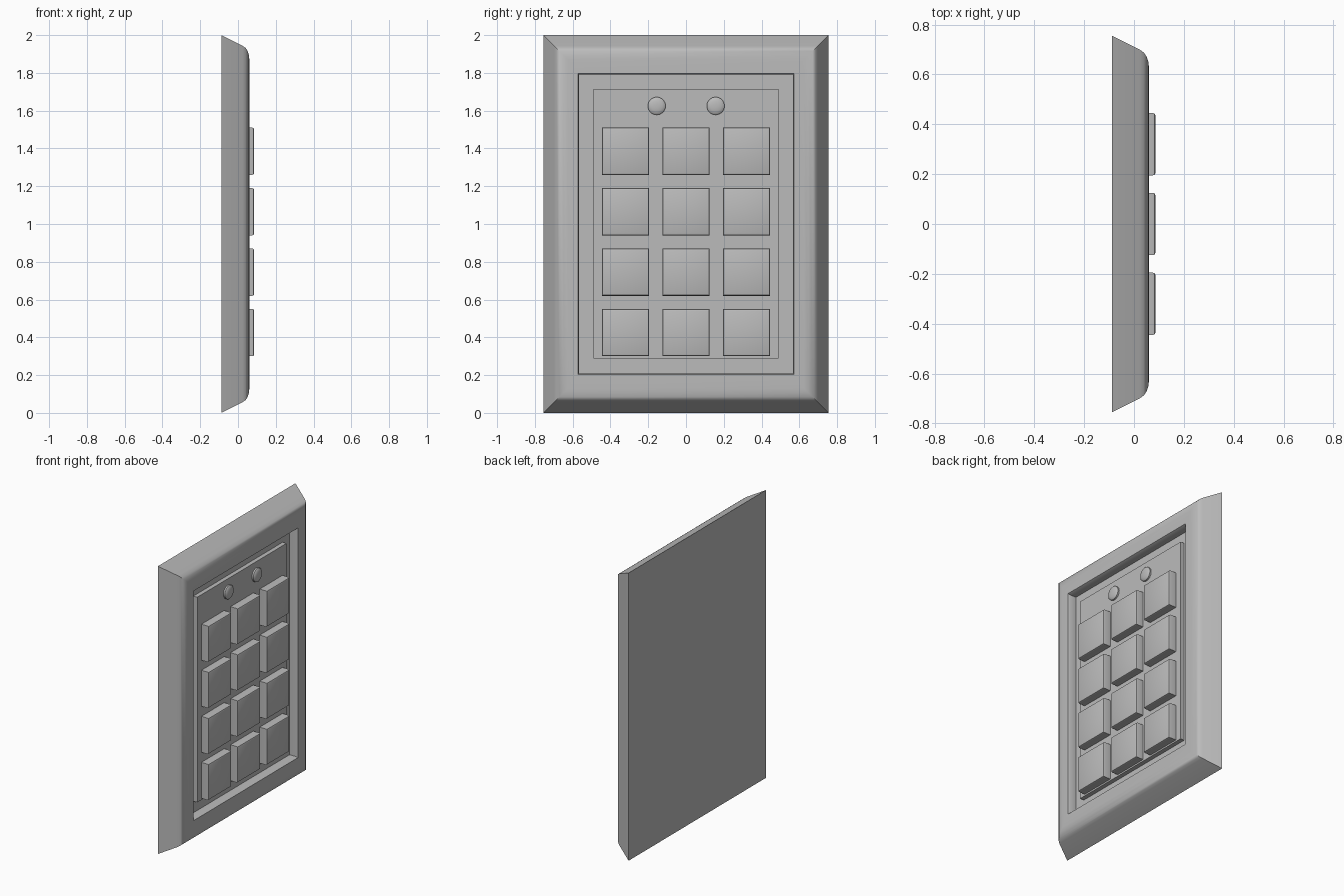
import bpy, bmesh, math

# Remove the default cube only
cube = bpy.data.objects.get("Cube")
if cube:
    bpy.data.objects.remove(cube, do_unlink=True)

grey = bpy.data.materials.new("plain grey")
grey.use_nodes = True
colour = (0.5, 0.5, 0.5, 1.0)
grey.diffuse_color = colour
grey.node_tree.nodes["Principled BSDF"].inputs["Base Color"].default_value = colour

BACK, FRONT, FLOOR, PANEL, KEY = -0.0875, 0.06, 0.0, 0.03, 0.086
HALF_W, HALF_H, MID_Z = 0.755, 1.0, 1.0


def finish(name, bm):
    """Turn a bmesh into a named, shaded object."""
    bmesh.ops.recalc_face_normals(bm, faces=bm.faces)
    mesh = bpy.data.meshes.new(name)
    bm.to_mesh(mesh)
    bm.free()
    mesh.materials.append(grey)
    obj = bpy.data.objects.new(name, mesh)
    bpy.context.collection.objects.link(obj)
    bpy.ops.object.select_all(action='DESELECT')
    obj.select_set(True)
    bpy.context.view_layer.objects.active = obj
    bpy.ops.object.shade_smooth_by_angle(angle=math.radians(30))
    return obj


def loft(name, rings):
    """Skin a stack of closed rings of points and cap both ends."""
    bm = bmesh.new()
    loops = [[bm.verts.new(p) for p in ring] for ring in rings]
    n = len(loops[0])
    for a, b in zip(loops, loops[1:]):
        for i in range(n):
            j = (i + 1) % n
            bm.faces.new((a[i], a[j], b[j], b[i]))
    bm.faces.new(loops[0])
    bm.faces.new(loops[-1])
    return finish(name, bm)


def rectangle(x, y, z, half_w, half_h):
    return [(x, y + sy * half_w, z + sz * half_h)
            for sy, sz in ((-1, -1), (1, -1), (1, 1), (-1, 1))]


def circle(x, y, z, radius, sides=32):
    return [(x, y + radius * math.cos(math.tau * i / sides),
             z + radius * math.sin(math.tau * i / sides)) for i in range(sides)]


# Mitred frame: sloped sides, rounded front shoulder, sunken floor (depth, inset)
profile = [(BACK, 0), (0.025, 0.057), (0.04, 0.068), (0.051, 0.084),
           (0.058, 0.107), (FRONT, 0.13), (FRONT, 0.182),
           (0.045, 0.189), (FLOOR, 0.189)]
loft("frame", [rectangle(x, 0, MID_Z, HALF_W - i, HALF_H - 0.02 * (i > 0.18) - i)
               for x, i in profile])

# Raised panel inside the recess
loft("key_panel", [rectangle(x, 0, MID_Z + 0.002, 0.49, 0.713) for x in (FLOOR, PANEL)])

# Keys, three columns by four rows, with softened front edges
for row in range(4):
    for col in range(3):
        y, z = 0.32 * (col - 1), 1.385 - 0.32 * row
        steps = [(PANEL, 0), (KEY - 0.01, 0), (KEY - 0.003, 0.003), (KEY, 0.01)]
        loft(f"key_{row + 1}_{col + 1}",
             [rectangle(x, y, z, 0.125 - i, 0.125 - i) for x, i in steps])

# Two domed indicator lights above the keys
for side, y in (("right", -0.155), ("left", 0.157)):
    steps = [(PANEL, 0.047), (0.041, 0.047), (0.046, 0.041), (0.05, 0.028), (0.052, 0.012)]
    loft(f"indicator_light_{side}", [circle(x, y, 1.625, r) for x, r in steps])
